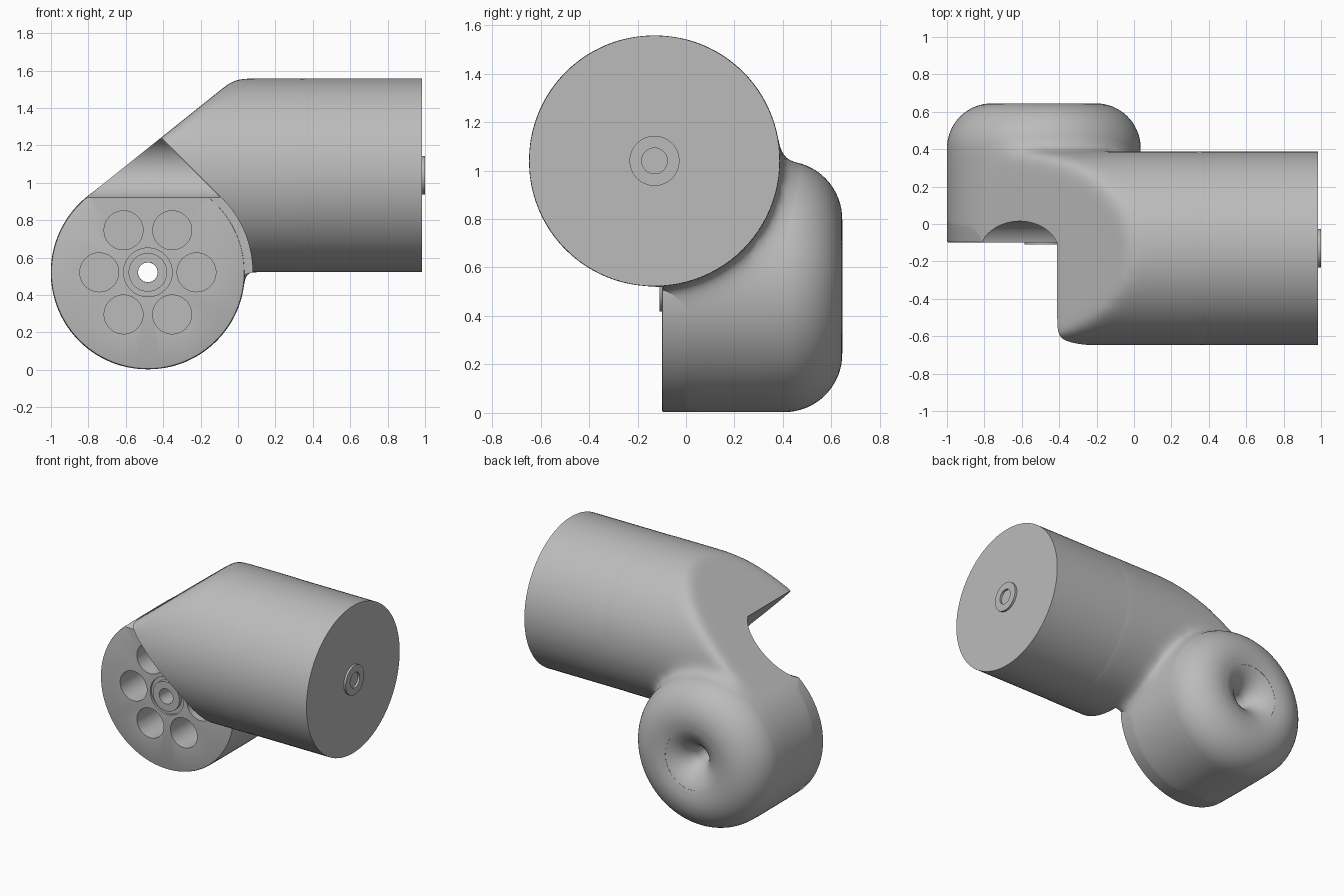
import bpy, bmesh, math
from mathutils import Matrix, Vector

cube = bpy.data.objects.get("Cube")
if cube:
    bpy.data.objects.remove(cube, do_unlink=True)

GREY = (0.5, 0.5, 0.5, 1)
grey = bpy.data.materials.new("plain_grey")
grey.diffuse_color = GREY
grey.use_nodes = True
grey.node_tree.nodes["Principled BSDF"].inputs["Base Color"].default_value = GREY

# Drum axis runs along y, barrel axis runs along x
DRUM_X, DRUM_Z, DRUM_R = -0.482, 0.521, 0.518
DRUM = Matrix.Translation((DRUM_X, 0, DRUM_Z)) @ Matrix.Rotation(-math.pi / 2, 4, 'X')
BARREL = Matrix.Translation((0, -0.13, 1.04)) @ Matrix.Rotation(math.pi / 2, 4, 'Y')


def revolve(profile, matrix, closed=False, steps=96):
    """Spin (radius, height) points around the local z axis."""
    bm = bmesh.new()
    verts = [bm.verts.new((r, 0, h)) for r, h in profile]
    pairs = list(zip(verts, verts[1:]))
    if closed:
        pairs.append((verts[-1], verts[0]))
    edges = [bm.edges.new(p) for p in pairs]
    bmesh.ops.spin(bm, geom=verts + edges, cent=(0, 0, 0), axis=(0, 0, 1),
                   angle=2 * math.pi, steps=steps)
    bmesh.ops.remove_doubles(bm, verts=bm.verts, dist=1e-4)
    bmesh.ops.recalc_face_normals(bm, faces=bm.faces)
    bm.transform(matrix)
    return bm


def add_object(name, bm):
    mesh = bpy.data.meshes.new(name)
    bm.to_mesh(mesh)
    bm.free()
    mesh.materials.append(grey)
    obj = bpy.data.objects.new(name, mesh)
    bpy.context.collection.objects.link(obj)
    return obj


def add_cutter(name, bm):
    bmesh.ops.recalc_face_normals(bm, faces=bm.faces)
    obj = add_object(name, bm)
    obj.hide_render = True
    obj.display_type = 'WIRE'
    return obj


def cut(obj, *cutters):
    for cutter in cutters:
        mod = obj.modifiers.new(cutter.name, 'BOOLEAN')
        mod.operation = 'DIFFERENCE'
        mod.solver = 'EXACT'
        mod.object = cutter


def finish(obj):
    """Apply the modifiers and shade smooth with sharp corners."""
    bpy.ops.object.select_all(action='DESELECT')
    obj.select_set(True)
    bpy.context.view_layer.objects.active = obj
    bpy.ops.object.convert(target='MESH')
    bpy.ops.object.shade_smooth_by_angle(angle=math.radians(35))


def ring_arc(tube, end, n=28):
    """Rounded back of the drum, from its side over into the bore."""
    angles = [math.radians(end) * i / n for i in range(n + 1)]
    return [(0.278 + tube * math.cos(a), 0.405 + tube * math.sin(a)) for a in angles]


# Drum with centre boss, groove and ring-shaped back
drum = add_object("joint_drum", revolve(
    [(0.053, -0.11), (0.103, -0.11), (0.103, -0.085), (0.13, -0.085), (0.13, -0.1),
     (0.508, -0.1), (0.515, -0.097), (DRUM_R, -0.09)] + ring_arc(0.24, 160),
    DRUM, closed=True))

# Barrel with end boss
barrel = add_object("arm_barrel", revolve(
    [(0, 0.25), (0.517, 0.25), (0.517, 0.985), (0.103, 0.985), (0.103, 1.0),
     (0.053, 1.0), (0.053, 0.985), (0, 0.985)], BARREL))

# Elbow: barrel stub sliced by the plane tangent to the drum, blended with a drum core
stub = revolve([(0, -0.85), (0.52, -0.85), (0.52, 0.45), (0, 0.45)], BARREL)
normal = Vector((-0.625, 0, 0.781)).normalized()
tangent = Vector((DRUM_X, 0, DRUM_Z)) + normal * DRUM_R
sliced = bmesh.ops.bisect_plane(stub, geom=stub.verts[:] + stub.edges[:] + stub.faces[:],
                                plane_co=tangent, plane_no=normal, clear_outer=True)
rim = [e for e in sliced["geom_cut"] if isinstance(e, bmesh.types.BMEdge)]
bmesh.ops.holes_fill(stub, edges=rim)
bmesh.ops.recalc_face_normals(stub, faces=stub.faces)
elbow = add_object("elbow", stub)

core = add_object("elbow_core", revolve([(0.1, -0.09), (0.52, -0.09)] + ring_arc(0.243, 135),
                                        DRUM, closed=True))
union = elbow.modifiers.new("union", 'BOOLEAN')
union.operation = 'UNION'
union.solver = 'EXACT'
union.object = core
remesh = elbow.modifiers.new("remesh", 'REMESH')
remesh.mode = 'VOXEL'
remesh.voxel_size = 0.02
remesh.use_smooth_shade = True
blend = elbow.modifiers.new("blend", 'SMOOTH')
blend.factor = 0.5
blend.iterations = 45

# Clearance in front of the drum: arc, then a 45 degree line up to the tip
bm = bmesh.new()
clear_r = 0.56
outline = [(DRUM_X + clear_r * math.cos(a), DRUM_Z + clear_r * math.sin(a))
           for a in (math.radians(45 - 3 * i) for i in range(46))]
outline += [(-1.4, DRUM_Z - clear_r), (-1.4, 1.7), (outline[0][0] - 0.75, outline[0][1] + 0.75)]
face = bm.faces.new([bm.verts.new((x, -1, z)) for x, z in outline])
moved = bmesh.ops.extrude_face_region(bm, geom=[face])["geom"]
bmesh.ops.translate(bm, vec=(0, 0.905, 0),
                    verts=[v for v in moved if isinstance(v, bmesh.types.BMVert)])
clearance = add_cutter("clearance_cutter", bm)

# Scooped groove above the drum face, its end slanted along the clearance
bm = revolve([(0, -1.3), (0.169, -1.3), (0.169, 0), (0, 0)],
             Matrix.Translation((0, -0.154, 1.08)) @ Matrix.Rotation(math.pi / 2, 4, 'Y'))
for v in bm.verts:
    if v.co.x > -0.5:
        v.co.x = 0.827 - v.co.z
groove = add_cutter("groove_cutter", bm)

# Hollow of the elbow that the drum fills
hollow = add_cutter("hollow_cutter", revolve(
    [(0, -0.5), (0.4, -0.5), (0.4, 0.36), (0.2, 0.36), (0.2, 0.9), (0, 0.9)], DRUM))

# Six round pockets in the drum face
bm = bmesh.new()
for i in range(6):
    a = i * math.pi / 3
    spot = Matrix.Translation((0.26 * math.cos(a), 0.26 * math.sin(a), 0))
    bmesh.ops.create_cone(bm, cap_ends=True, segments=40, radius1=0.104, radius2=0.104,
                          depth=0.4, matrix=DRUM @ spot)
pockets = add_cutter("pocket_cutter", bm)

cut(elbow, clearance, groove, hollow)
cut(drum, groove, pockets)
for part in (elbow, drum, barrel):
    finish(part)
for helper in (core, clearance, groove, hollow, pockets):
    bpy.data.objects.remove(helper, do_unlink=True)
